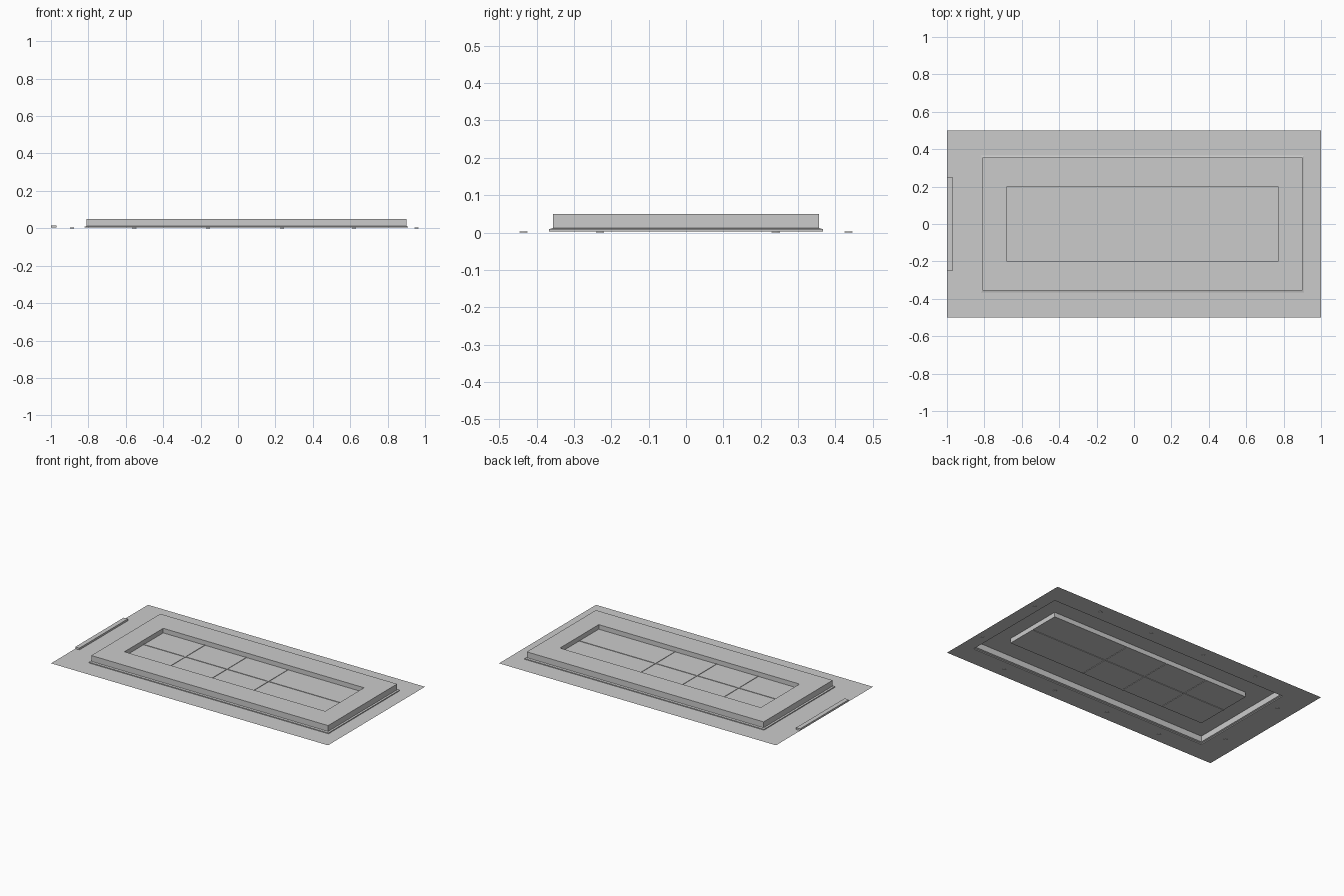
import bpy, bmesh

if "Cube" in bpy.data.objects:
    bpy.data.objects.remove(bpy.data.objects["Cube"])

grey = bpy.data.materials.new("light_grey")
grey.diffuse_color = (0.6, 0.6, 0.6, 1)
grey.use_nodes = True
grey.node_tree.nodes["Principled BSDF"].inputs["Base Color"].default_value = grey.diffuse_color


def finish(name, bm):
    me = bpy.data.meshes.new(name)
    bm.to_mesh(me)
    bm.free()
    me.materials.append(grey)
    ob = bpy.data.objects.new(name, me)
    bpy.context.collection.objects.link(ob)
    return ob


def rings(name, loops, fill=False):
    """Skin nested rectangles (x0, x1, half_y, z) from outside to inside."""
    bm = bmesh.new()
    vs = [[bm.verts.new((x, y, z)) for x, y in
           ((x0, -h), (x1, -h), (x1, h), (x0, h))] for x0, x1, h, z in loops]
    for a, b in zip(vs, vs[1:]):
        for i in range(4):
            j = (i + 1) % 4
            bm.faces.new((a[i], a[j], b[j], b[i]))
    if fill:
        bm.faces.new(vs[-1])
    return finish(name, bm)


def box(name, x0, x1, y0, y1, z0, z1):
    bm = bmesh.new()
    bmesh.ops.create_cube(bm, size=1)
    for v in bm.verts:
        v.co = ((x0, x1)[v.co.x > 0], (y0, y1)[v.co.y > 0], (z0, z1)[v.co.z > 0])
    return finish(name, bm)


# Thin rectangular sheet around the frame
SHEET, FLOOR = 0.003, 0.02
rings("base_sheet", [(-1, 1, 0.5, SHEET), (-0.82, 0.91, 0.367, SHEET)])

# Hollow raised frame: stepped foot, outer wall, flat top, inner wall
rings("raised_frame", [
    (-0.82, 0.91, 0.367, SHEET), (-0.82, 0.91, 0.367, 0.009),
    (-0.81, 0.90, 0.356, 0.012), (-0.81, 0.90, 0.356, 0.05),
    (-0.68, 0.77, 0.2, 0.05), (-0.68, 0.77, 0.2, FLOOR)])

# Sunken panel inside the frame
rings("sunken_panel", [(-0.68, 0.77, 0.2, FLOOR), (-0.67, 0.76, 0.19, FLOOR)], True)

# Fine ribs dividing the panel
box("long_rib", -0.68, 0.77, -0.003, 0.003, FLOOR - 0.003, FLOOR + 0.003)
for x in (-0.38, -0.08, 0.22):
    box("cross_rib", x - 0.003, x + 0.003, -0.2, 0.2, FLOOR - 0.003, FLOOR + 0.003)

# Raised lip on the left edge
box("edge_lip", -1, -0.97, -0.25, 0.25, SHEET, 0.015)

# Small round studs under the rim
spots = [(x, s * 0.435) for x in (-0.555, -0.16, 0.235, 0.62) for s in (-1, 1)]
spots += [(x, y) for x in (-0.888, 0.955) for y in (-0.23, 0.24)]
bm = bmesh.new()
for x, y in spots:
    new = bmesh.ops.create_cone(bm, cap_ends=True, segments=12, radius1=0.011,
                                radius2=0.011, depth=SHEET)["verts"]
    bmesh.ops.translate(bm, verts=new, vec=(x, y, SHEET / 2))
finish("rim_studs", bm)
